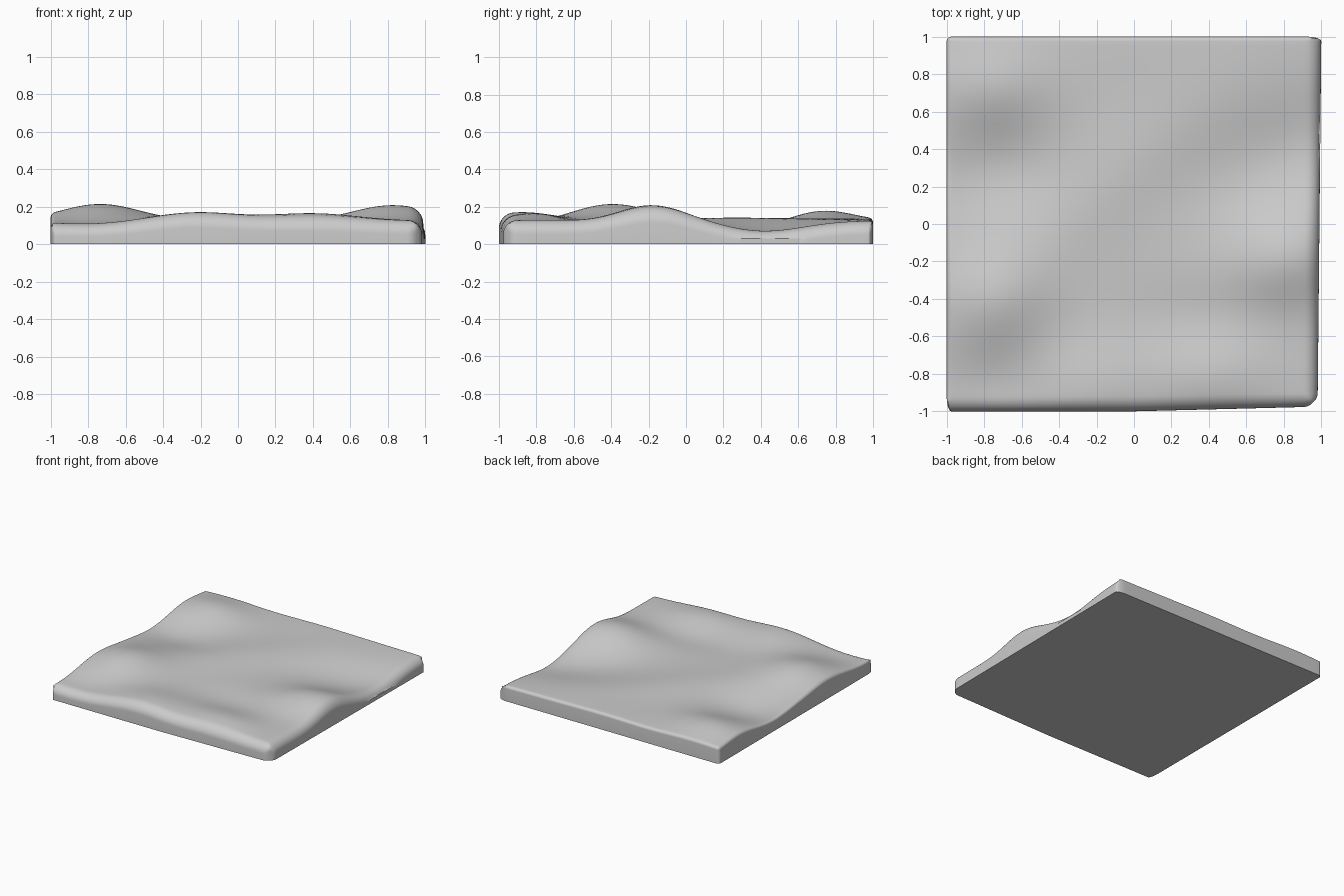
import bpy
import bmesh
from math import exp, sqrt, cos, sin, radians

cube = bpy.data.objects.get("Cube")
if cube:
    bpy.data.objects.remove(cube, do_unlink=True)

# Hills and hollows: x, y, rise, spread along, spread across, turn in degrees
BUMPS = [
    (-0.74, -0.40, 0.085, 0.21, 0.20, 20),
    (-0.75, 0.74, 0.055, 0.22, 0.16, 0),
    (0.83, -0.18, 0.085, 0.22, 0.18, 10),
    (-0.22, -0.88, 0.045, 0.22, 0.18, 0),
    (0.40, -0.82, 0.040, 0.24, 0.14, 0),
    (-0.10, 0.25, 0.020, 0.55, 0.18, 42),
    (-0.75, 0.28, -0.045, 0.24, 0.17, 0),
    (0.85, 0.40, -0.055, 0.40, 0.20, 20),
    (0.35, -0.48, -0.015, 0.30, 0.12, 0),
    (-0.80, -0.88, -0.020, 0.20, 0.15, 0),
    (0.05, 0.95, 0.010, 0.25, 0.20, 0),
]
BASE = 0.125
SOFT, CRISP = 0.08, 0.025  # edge radii: right and front, left and back


def ground(x, y):
    z = BASE
    for cx, cy, rise, along, across, turn in BUMPS:
        c, s = cos(radians(turn)), sin(radians(turn))
        u = ((x - cx) * c + (y - cy) * s) / along
        v = ((y - cy) * c - (x - cx) * s) / across
        z += rise * exp(-(u * u + v * v) / 2)
    return z


def spacing(low, high, inner=60, rim=8):
    """Positions from -1 to 1, packed closely inside the two edge radii."""
    curve = [sin(radians(90 * i / rim)) for i in range(rim + 1)]
    left = [-1 + low - low * t for t in reversed(curve)]
    right = [1 - high + high * t for t in curve]
    span = right[0] - left[-1]
    middle = [left[-1] + span * i / inner for i in range(1, inner)]
    return left + middle + right


def rim_share(t, low, high):
    """Signed progress through the edge radius, zero on the open ground."""
    if t > 1 - high:
        return (t - 1 + high) / high
    return min(0, (t + 1 - low) / low)


def place(x, y):
    a, b = rim_share(x, CRISP, SOFT), rim_share(y, SOFT, CRISP)
    rx = SOFT if a > 0 else CRISP
    ry = SOFT if b < 0 else CRISP
    edge = min(1, max(abs(a), abs(b)))
    radius = rx if abs(a) > abs(b) else ry
    z = ground(x, y) - radius * 0.9 * (1 - sqrt(1 - edge * edge))
    # Round the corners in plan
    px = x - a * rx * (1 - sqrt(1 - b * b / 2))
    py = y - b * ry * (1 - sqrt(1 - a * a / 2))
    # Draw the right front corner in slightly
    px -= 0.02 * max(0, x) ** 4 * (1 - y) / 2
    py += 0.025 * max(0, -y) ** 4 * max(0, x)
    return px, py, max(z, 0.03)


# Rolling top surface
xs, ys = spacing(CRISP, SOFT), spacing(SOFT, CRISP)
bm = bmesh.new()
rows = [[bm.verts.new(place(x, y)) for x in xs] for y in ys]
for low, high in zip(rows, rows[1:]):
    for i in range(len(xs) - 1):
        bm.faces.new((low[i], low[i + 1], high[i + 1], high[i]))

# Walls dropped to the ground, closed by a flat underside
border = [e for e in bm.edges if e.is_boundary]
walls = bmesh.ops.extrude_edge_only(bm, edges=border)["geom"]
for v in walls:
    if isinstance(v, bmesh.types.BMVert):
        v.co.z = 0
bmesh.ops.holes_fill(bm, edges=[e for e in bm.edges if e.is_boundary], sides=0)
bmesh.ops.recalc_face_normals(bm, faces=bm.faces)

mesh = bpy.data.meshes.new("terrain_slab")
bm.to_mesh(mesh)
bm.free()
slab = bpy.data.objects.new("terrain_slab", mesh)
bpy.context.collection.objects.link(slab)

# Plain stone grey
grey = bpy.data.materials.new("light_grey")
grey.use_nodes = True
colour = (0.6, 0.6, 0.6, 1)
grey.diffuse_color = colour
grey.node_tree.nodes["Principled BSDF"].inputs["Base Color"].default_value = colour
mesh.materials.append(grey)

bpy.context.view_layer.objects.active = slab
slab.select_set(True)
bpy.ops.object.shade_smooth_by_angle(angle=radians(40))
